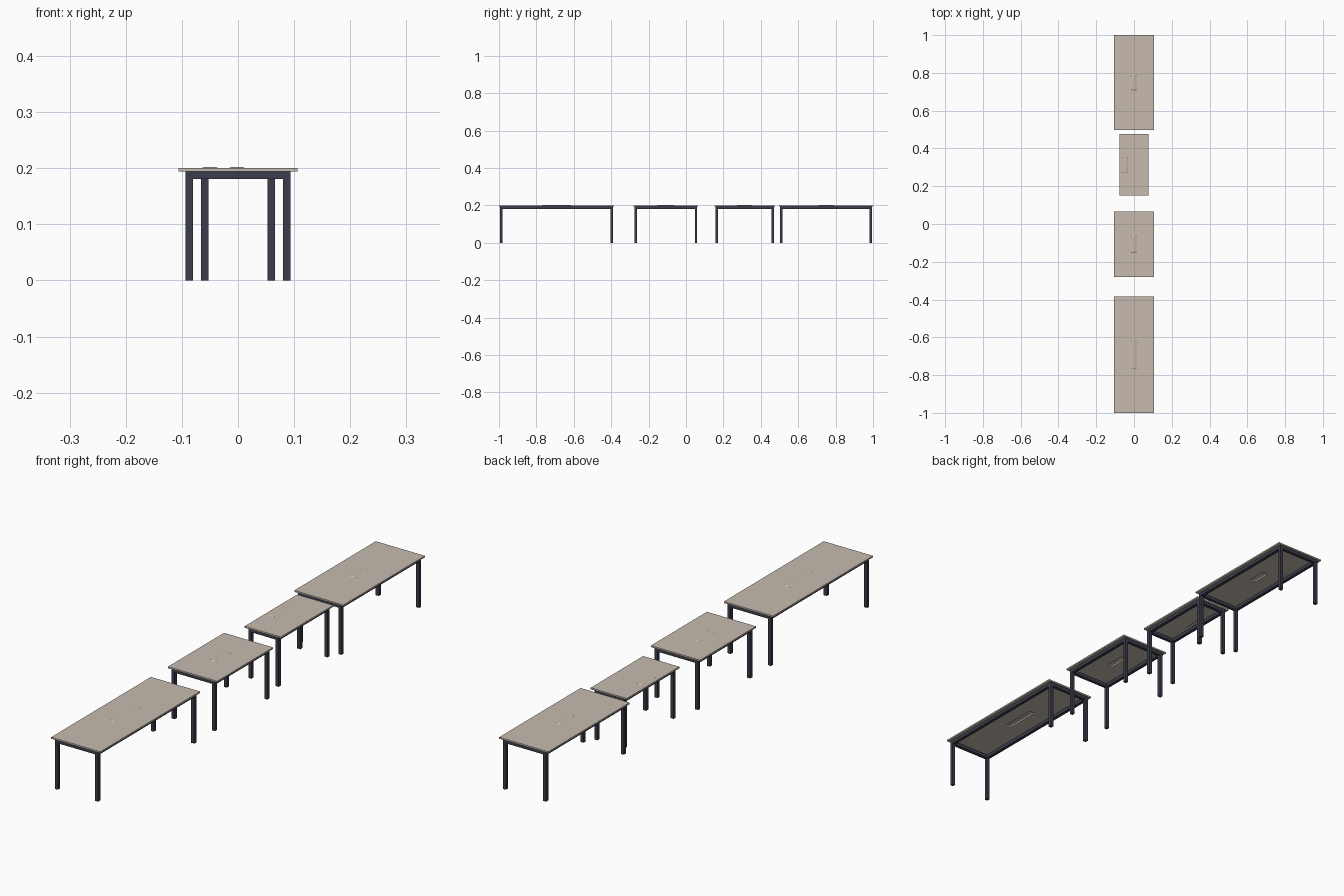
import bpy, bmesh

if "Cube" in bpy.data.objects:
    bpy.data.objects.remove(bpy.data.objects["Cube"])

def material(name, rgb):
    m = bpy.data.materials.new(name)
    m.diffuse_color = (*rgb, 1)
    m.use_nodes = True
    m.node_tree.nodes["Principled BSDF"].inputs["Base Color"].default_value = m.diffuse_color
    return m

TAN = material("warm_beige_board", (0.57, 0.50, 0.43))
DARK = material("dark_slate_metal", (0.045, 0.046, 0.07))

def finish(bm, name, mat):
    me = bpy.data.meshes.new(name)
    bm.to_mesh(me)
    bm.free()
    me.materials.append(mat)
    ob = bpy.data.objects.new(name, me)
    bpy.context.collection.objects.link(ob)
    return ob

def box(name, x0, x1, y0, y1, z0, z1, mat):
    bm = bmesh.new()
    bmesh.ops.create_cube(bm, size=1)
    for v in bm.verts:
        v.co.x = x1 if v.co.x > 0 else x0
        v.co.y = y1 if v.co.y > 0 else y0
        v.co.z = z1 if v.co.z > 0 else z0
    return finish(bm, name, mat)

def rect(x0, x1, y0, y1):
    return [(x0, y0), (x1, y0), (x1, y1), (x0, y1)]

def board(name, outer, hole, z0, z1):
    # slab with a rectangular cable slot cut right through
    bm = bmesh.new()
    o0, h0, o1, h1 = [[bm.verts.new((x, y, z)) for x, y in rect(*r)]
                      for z in (z0, z1) for r in (outer, hole)]
    for i in range(4):
        j = (i + 1) % 4
        bm.faces.new((o1[i], o1[j], h1[j], h1[i]))
        bm.faces.new((o0[j], o0[i], h0[i], h0[j]))
        bm.faces.new((o0[i], o0[j], o1[j], o1[i]))
        bm.faces.new((h0[j], h0[i], h1[i], h1[j]))
    return finish(bm, name, TAN)

def flap(name, r, z0, z1, down):
    # thin one-sided cover with sloped edges over the slot
    bm = bmesh.new()
    x0, x1, y0, y1 = r
    a = [bm.verts.new((x, y, z0)) for x, y in rect(*r)]
    b = [bm.verts.new((x, y, z1))
         for x, y in rect(x0 + .004, x1 - .004, y0 + .004, y1 - .004)]
    bm.faces.new(b)
    for i in range(4):
        j = (i + 1) % 4
        bm.faces.new((a[i], a[j], b[j], b[i]))
    if down:
        bmesh.ops.reverse_faces(bm, faces=bm.faces[:])
    return finish(bm, name, TAN)

def table(name, y0, y1, hx, slot_x, slot_y0, slot_y1, down=False):
    T, ztop, zfr = 0.013, 0.200, 0.194
    slot = (slot_x - .012, slot_x + .012, slot_y0, slot_y1)
    board(name + "_top", (-hx, hx, y0, y1), slot, zfr, ztop)
    flap(name + "_cable_flap", (slot_x - .015, slot_x + .015,
         slot_y0 - .003, slot_y1 + .003), ztop, ztop + .002, down)
    lx = hx - 0.0125            # outer leg face
    f, b = y0 + 0.005, y1 - 0.005
    # legs
    for sx in (-1, 1):
        xa, xb = sorted((sx * lx, sx * (lx - T)))
        for ya, end in ((f, "front"), (b - T, "back")):
            box(f"{name}_{end}_leg", xa, xb, ya, ya + T, 0, zfr, DARK)
        box(name + "_side_rail", xa, xb, f + T, b - T, zfr - T, zfr, DARK)
    # end rails
    for ya in (f, b - T):
        box(name + "_end_rail", -lx + T, lx - T, ya, ya + T, zfr - T, zfr, DARK)

table("long_table", -1.0, -0.385, 0.106, -0.002, -0.765, -0.617)
table("short_table", -0.28, 0.065, 0.106, -0.002, -0.15, -0.065)
table("narrow_table", 0.152, 0.476, 0.078, -0.05, 0.275, 0.352, True)
table("medium_table", 0.498, 1.0, 0.106, -0.002, 0.71, 0.788)
